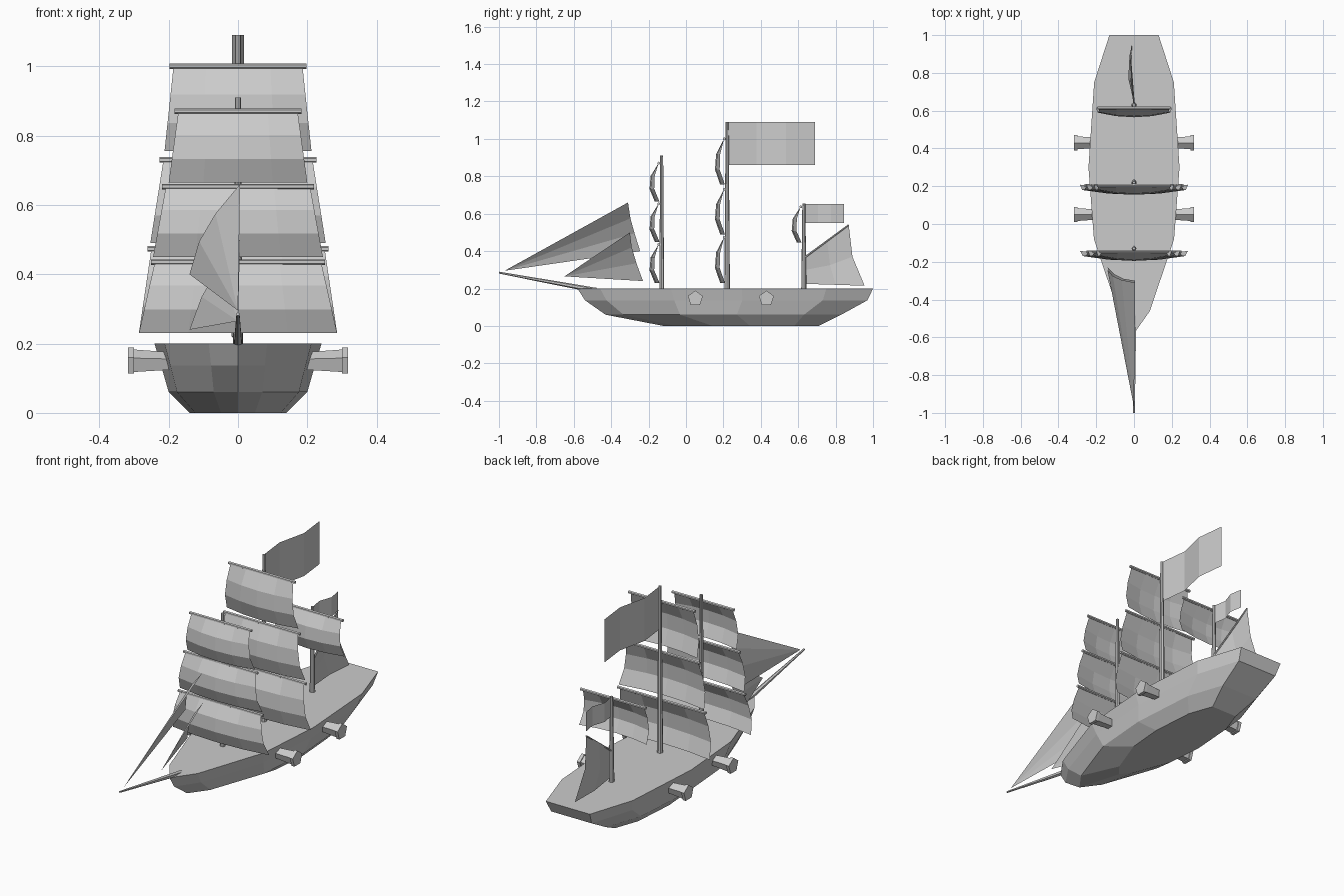
import bpy, math
from mathutils import Vector

if "Cube" in bpy.data.objects:
    bpy.data.objects.remove(bpy.data.objects["Cube"])


def mesh_object(name, verts, faces):
    me = bpy.data.meshes.new(name)
    me.from_pydata(verts, [], faces)
    me.update()
    ob = bpy.data.objects.new(name, me)
    bpy.context.collection.objects.link(ob)
    return ob


def grid(name, rows):
    """Sheet through equally long rows of points."""
    n = len(rows[0])
    faces = [(r * n + c, r * n + c + 1, (r + 1) * n + c + 1, (r + 1) * n + c)
             for r in range(len(rows) - 1) for c in range(n - 1)]
    return mesh_object(name, [p for row in rows for p in row], faces)


def rod(name, a, b, r1, r2, sides=6):
    """Tapered bar from a to b."""
    a, b = Vector(a), Vector(b)
    bpy.ops.mesh.primitive_cone_add(vertices=sides, radius1=r1, radius2=r2,
                                    depth=(b - a).length, location=(a + b) / 2)
    ob = bpy.context.object
    ob.rotation_euler = (b - a).to_track_quat('Z', 'Y').to_euler()
    ob.name = name
    return ob


# Hull: the same outline shrunk through four levels
outline = [(0, 0), (.076, .35), (.316, .88), (.557, 1), (.842, .875), (1, .54)]
levels = [(0, -.12, .71, .14), (.06, -.43, .83, .20),
          (.137, -.54, .97, .222), (.2, -.58, 1.0, .241)]
verts = []
for z, y0, y1, w in levels:
    ring = [(w * h, y0 + (y1 - y0) * t, z) for t, h in outline]
    verts += ring + [(-x, y, z) for x, y, z in ring[:0:-1]]
n = 2 * len(outline) - 1
faces = [(k * n + i, k * n + (i + 1) % n, (k + 1) * n + (i + 1) % n, (k + 1) * n + i)
         for k in range(3) for i in range(n)]
faces += [tuple(range(n))[::-1], tuple(range(3 * n, 4 * n))]
mesh_object("hull", verts, faces)

# Cannons
for y in (.05, .43):
    for s in (-1, 1):
        rod("cannon_barrel", (s * .17, y, .147), (s * .302, y, .147), .026, .036, 5)
        rod("cannon_muzzle", (s * .300, y, .147), (s * .317, y, .147), .042, .042, 5)

# Bowsprit
rod("bowsprit", (0, -.48, .19), (0, -1.0, .285), .014, .005)


# Square sails with their yards
def square_sail(mast_y, top, bottom, w_top, w_bottom):
    rows = []
    for t, edge, belly in ((0, -.017, 0), (.33, -.037, -.022),
                           (.67, -.04, -.025), (1, -.012, -.025)):
        w = w_top + (w_bottom - w_top) * t
        rows.append([(w * u, mast_y + edge + belly * (1 - u * u),
                      top + (bottom - top) * t) for u in (-1, -.5, 0, .5, 1)])
    grid("square_sail", rows)
    w = w_top + .011
    rod("yard", (-w, mast_y - .016, top), (w, mast_y - .016, top), .008, .008)


# Masts: y, top height, base radius, sails
masts = [("fore_mast", -.13, .91, .013, [(.87, .665, .172, .2), (.653, .45, .208, .245),
                                        (.435, .23, .24, .286)]),
         ("main_mast", .22, 1.09, .015, [(1.0, .755, .186, .212), (.73, .49, .215, .253),
                                        (.473, .23, .25, .286)]),
         ("mizzen_mast", .63, .655, .014, [(.637, .445, .182, .2)])]
for name, y, top, r, sails in masts:
    rod(name, (0, y, .19), (0, y, top), r, .008, 8)
    for s in sails:
        square_sail(y, *s)


# Flags
def flag(name, y0, y1, z0, z1, wave):
    ys = [y0 + (y1 - y0) * i / 3 for i in range(4)]
    xs = (0, -wave, wave, 0)
    grid(name, [[(x, y, z) for x, y in zip(xs, ys)] for z in (z0, z1)])


flag("main_flag", .22, .69, .86, 1.09, .018)
flag("mizzen_flag", .635, .845, .55, .653, .012)


# Headsails: a fan from the tack to a curved trailing edge
def headsail(name, tack, edge):
    mesh_object(name, [tack] + edge, [(0, i, i + 1) for i in range(1, len(edge))])


headsail("outer_jib", (0, -.97, .295),
         [(.006, -.31, .66), (-.065, -.297, .575), (-.112, -.275, .495), (-.14, -.245, .40)])
headsail("inner_jib", (0, -.65, .265),
         [(.006, -.30, .50), (-.055, -.29, .42), (-.105, -.265, .335), (-.14, -.23, .24)])

# Gaff sail behind the mizzen mast
top_row = [(0, .64, .37), (-.015, .755, .455), (-.018, .87, .54)]
mid_row = [(0, .64, .30), (-.03, .77, .325), (-.024, .89, .37)]
low_row = [(0, .64, .225), (-.018, .80, .22), (-.01, .955, .215)]
grid("gaff_sail", [top_row, mid_row, low_row])
rod("gaff", (0, .63, .363), (-.018, .87, .54), .005, .004)
